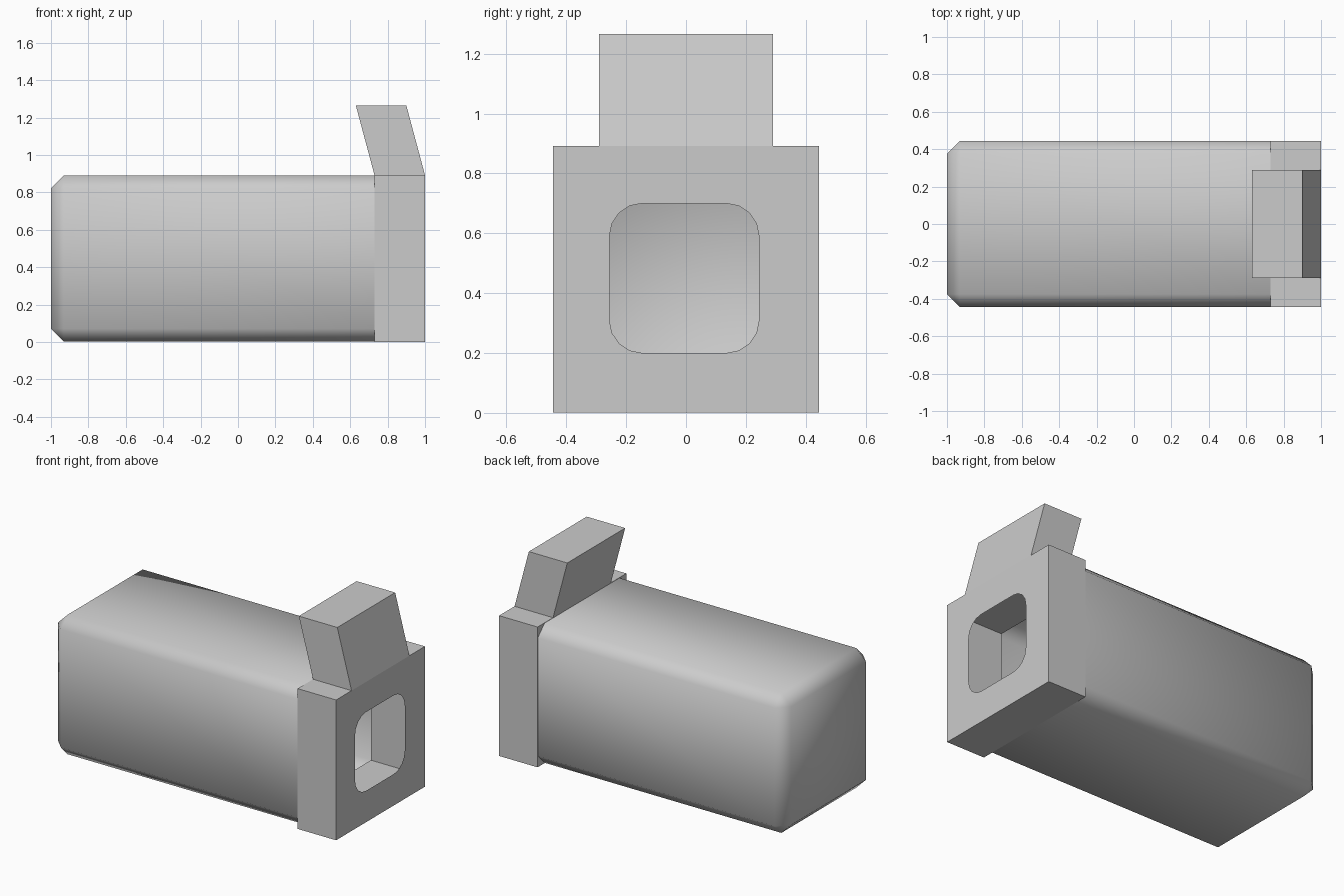
import bpy, bmesh, math

if "Cube" in bpy.data.objects:
    bpy.data.objects.remove(bpy.data.objects["Cube"])

BACK, MID, FRONT = -1.0, 0.73, 1.0     # body end, collar back, collar front
HALF, INNER, ZC = 0.445, 0.29, 0.446   # outer and inner half width, centre height


def finish(name, bm, smooth=False):
    for f in bm.faces:
        f.smooth = smooth
    mesh = bpy.data.meshes.new(name)
    bm.to_mesh(mesh)
    bm.free()
    ob = bpy.data.objects.new(name, mesh)
    bpy.context.collection.objects.link(ob)
    return ob


def square(bm, x, h):
    return [bm.verts.new((x, sy * h, ZC + sz * h))
            for sy, sz in ((-1, -1), (1, -1), (1, 1), (-1, 1))]


def bridge(bm, a, b):
    for i in range(4):
        j = (i + 1) % 4
        bm.faces.new((a[i], a[j], b[j], b[i]))


# Body: hollow chamfered shell, open towards the collar
bm = bmesh.new()
back, mouth = square(bm, BACK, HALF - 0.002), square(bm, MID, HALF - 0.002)
bridge(bm, back, mouth)
bm.faces.new(back)
bmesh.ops.recalc_face_normals(bm, faces=bm.faces)
edges = [e for e in bm.edges if any(v.co.x < 0 for v in e.verts)]
bmesh.ops.bevel(bm, geom=edges, offset=0.068, offset_type='OFFSET',
                segments=1, affect='EDGES')
finish("body_shell", bm, smooth=True)

# Collar: square block with a square tunnel through it
bm = bmesh.new()
o_back, o_front = square(bm, MID, HALF), square(bm, FRONT, HALF)
i_back, i_front = square(bm, MID, INNER), square(bm, FRONT, INNER)
bridge(bm, o_back, o_front)
bridge(bm, i_front, i_back)
bridge(bm, i_back, o_back)

# Collar face: thin front sheet with a rounded opening, one sector per side
w, r, steps = 0.25, 0.11, 4
corners = []
for k, (sy, sz) in enumerate(((-1, -1), (1, -1), (1, 1), (-1, 1))):
    arc = []
    for s in range(steps + 1):
        a = math.pi + math.pi / 2 * (k + s / steps)
        arc.append(bm.verts.new((FRONT, -0.006 + sy * (w - r) + r * math.cos(a),
                                 0.45 + sz * (w - r) + r * math.sin(a))))
    corners.append(arc)
for k in range(4):
    n = (k + 1) % 4
    bm.faces.new((o_front[k], o_front[n], corners[n][0], corners[k][-1]))
    for p, q in zip(corners[k], corners[k][1:]):
        bm.faces.new((o_front[k], q, p))
bmesh.ops.delete(bm, geom=[e for e in bm.edges if not e.link_faces], context='EDGES')
for f in bm.faces:
    # sheet faces look forward
    f.normal_update()
    if all(abs(v.co.x - FRONT) < 1e-5 for v in f.verts) and f.normal.x < 0:
        f.normal_flip()
finish("collar", bm)

# Leaning tab on top of the collar
bm = bmesh.new()
low = ZC + HALF
rings = []
for z, shift in ((low, 0), (1.265, -0.1)):
    rings.append([bm.verts.new((x + shift, y, z)) for x, y in
                  ((MID, -INNER), (FRONT, -INNER), (FRONT, INNER), (MID, INNER))])
bridge(bm, *rings)
bm.faces.new(rings[1])
bmesh.ops.recalc_face_normals(bm, faces=bm.faces)
finish("top_tab", bm)
